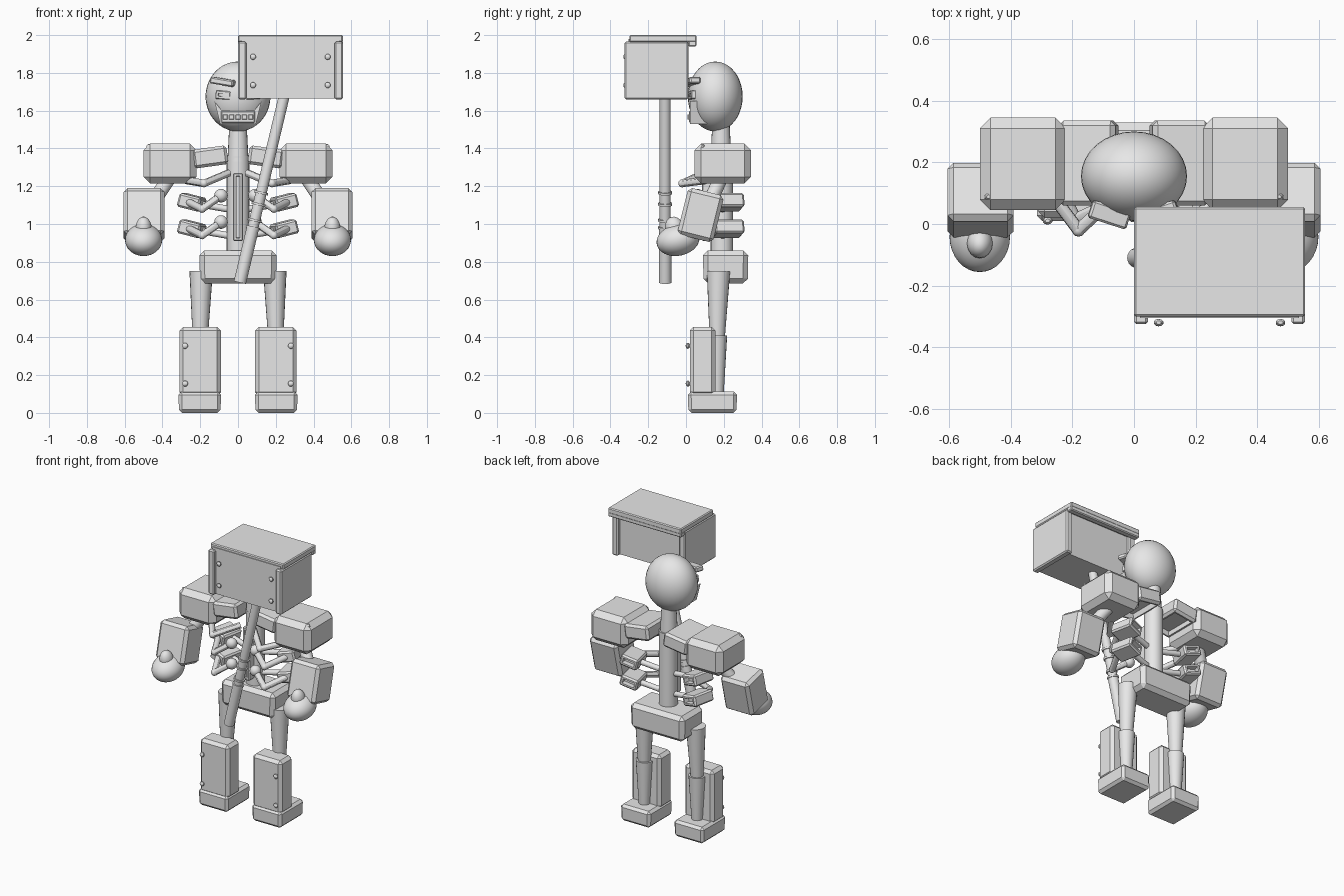
import bpy, bmesh
from math import radians
from mathutils import Matrix, Vector, Euler

if "Cube" in bpy.data.objects:
    bpy.data.objects.remove(bpy.data.objects["Cube"], do_unlink=True)

grey = bpy.data.materials.new("plain_grey")
grey.use_nodes = True
grey.diffuse_color = (0.8, 0.8, 0.8, 1)
grey.node_tree.nodes["Principled BSDF"].inputs["Base Color"].default_value = (0.8, 0.8, 0.8, 1)
parts = []


def finish(name, bm):
    mesh = bpy.data.meshes.new(name)
    bmesh.ops.recalc_face_normals(bm, faces=bm.faces)
    bm.to_mesh(mesh)
    bm.free()
    mesh.materials.append(grey)
    obj = bpy.data.objects.new(name, mesh)
    bpy.context.collection.objects.link(obj)
    parts.append(obj)
    return obj


def box(name, lo, hi, bevel=0.0, rot=(0, 0, 0), hollow=None, taper=1.0):
    """Chamfered box between two corners, turned about its centre."""
    lo, hi = Vector(lo), Vector(hi)
    bm = bmesh.new()
    bmesh.ops.create_cube(bm, size=1)
    bmesh.ops.scale(bm, vec=hi - lo, verts=bm.verts)
    for v in bm.verts:
        if v.co.z < 0:
            v.co.x *= taper
            v.co.y *= taper
    if bevel:
        bmesh.ops.bevel(bm, geom=bm.edges[:], offset=bevel, segments=1, affect='EDGES')
    if hollow:
        # Sink a pocket into the face pointing along the given direction
        bm.normal_update()
        face = max(bm.faces, key=lambda f: f.normal.dot(Vector(hollow)) * f.calc_area())
        bmesh.ops.inset_individual(bm, faces=[face], thickness=0.015, depth=0)
        bmesh.ops.inset_individual(bm, faces=[face], thickness=0.002, depth=-0.035)
    turn = Euler([radians(a) for a in rot]).to_matrix().to_4x4()
    bm.transform(Matrix.Translation((lo + hi) / 2) @ turn)
    return finish(name, bm)


def ball(name, centre, radii, rot_x=0, u=32, v=20):
    bm = bmesh.new()
    bmesh.ops.create_uvsphere(bm, u_segments=u, v_segments=v, radius=1)
    bm.transform(Matrix.Translation(centre) @ Matrix.Rotation(radians(rot_x), 4, 'X')
                 @ Matrix.Diagonal((*radii, 1)))
    return finish(name, bm)


def rod(name, a, b, r1, r2=None, sides=20):
    a, b = Vector(a), Vector(b)
    bm = bmesh.new()
    bmesh.ops.create_cone(bm, cap_ends=True, segments=sides, radius1=r1,
                          radius2=r1 if r2 is None else r2, depth=(b - a).length)
    turn = (b - a).to_track_quat('Z', 'Y').to_matrix().to_4x4()
    bm.transform(Matrix.Translation((a + b) / 2) @ turn)
    return finish(name, bm)


def bolt(name, x, y, z):
    ball(name, (x, y, z), (0.016, 0.012, 0.016), u=10, v=6)


def plate(name, outline, y0, y1):
    """Front outline of (x, z) points given depth."""
    bm = bmesh.new()
    face = bm.faces.new([bm.verts.new((x, y0, z)) for x, z in outline])
    moved = bmesh.ops.extrude_face_region(bm, geom=[face])["geom"]
    bmesh.ops.translate(bm, vec=(0, y1 - y0, 0),
                        verts=[g for g in moved if isinstance(g, bmesh.types.BMVert)])
    return finish(name, bm)


# Head and face
ball("skull", (0, 0.155, 1.675), (0.172, 0.145, 0.185))
plate("jaw", [(-0.125, 1.65), (-0.095, 1.53), (0.095, 1.53), (0.125, 1.65),
              (0.085, 1.6), (-0.085, 1.6)], 0.02, 0.11)
box("mouth_plate", (-0.09, 0.015, 1.535), (0.09, 0.09, 1.6), 0.006)
for i in range(5):
    x = (i - 2) * 0.034
    box("tooth", (x - 0.013, 0.007, 1.552), (x + 0.013, 0.03, 1.58), 0.003)
for s, side in ((1, "left"), (-1, "right")):
    box(side + "_brow", (s * 0.08 - 0.065, 0.0, 1.735), (s * 0.08 + 0.065, 0.06, 1.77), 0.007, (0, s * -9, s * 18))
    box(side + "_eye", (s * 0.075 - 0.04, 0.02, 1.66), (s * 0.075 + 0.04, 0.08, 1.705), 0.004, (0, s * -5, s * 10), hollow=(0, -1, 0))

# Neck, spine, sternum, pelvis
rod("neck", (0, 0.185, 1.33), (0, 0.185, 1.55), 0.056, 0.045)
rod("spine", (0, 0.19, 0.82), (0, 0.19, 1.36), 0.06)
box("sternum", (-0.026, 0.085, 0.91), (0.026, 0.14, 1.27), 0.006, hollow=(0, -1, 0))
box("pelvis", (-0.205, 0.09, 0.685), (0.205, 0.33, 0.86), 0.026, taper=0.98)

for s, side in ((1, "left"), (-1, "right")):
    def span(x0, x1):
        return sorted((s * x0, s * x1))

    def sbox(name, xs, ys, zs, *args, **kw):
        a, b = span(*xs)
        box(side + "_" + name, (a, ys[0], zs[0]), (b, ys[1], zs[1]), *args, **kw)

    def srod(name, a, b, *args):
        rod(side + "_" + name, (s * a[0], *a[1:]), (s * b[0], *b[1:]), *args)

    # Shoulder and arm
    sbox("collar", (0.055, 0.24), (0.06, 0.335), (1.305, 1.405), 0.015, (0, s * 8, 0), hollow=(0, 0, -1))
    sbox("shoulder", (0.22, 0.5), (0.045, 0.345), (1.215, 1.425), 0.035)
    bolt(side + "_shoulder_bolt", s * 0.47, 0.088, 1.408)
    srod("upper_arm", (0.34, 0.2, 1.28), (0.46, 0.12, 1.1), 0.038)
    sbox("forearm", (0.39, 0.605), (-0.02, 0.175), (0.92, 1.175), 0.02, (-14, 0, 0))
    ball(side + "_hand", (s * 0.5, -0.042, 0.915), (0.098, 0.115, 0.083), 12)
    ball(side + "_thumb", (s * 0.5, -0.06, 0.975), (0.043, 0.05, 0.065), 15, 16, 10)

    # Ribs: side block, bent front rod, back rod
    for z, ends in ((1.115, True), (0.975, True), (1.24, False)):
        if ends:
            sbox("rib_block", (0.185, 0.305), (0.14, 0.3), (z - 0.037, z + 0.037), 0.01, (0, s * -14, s * 12), hollow=(0, 1, 0))
            path = [(0.26, 0.16, z), (0.19, 0.015, z - 0.035), (0.09, 0.06, z + 0.035)]
            srod("rib_back", (0.2, 0.22, z - 0.01), (0.03, 0.19, z - 0.04), 0.018)
            ball(side + "_rib_end", (s * 0.09, 0.06, z + 0.035), (0.036,) * 3, 0, 16, 10)
        else:
            path = [(0.27, 0.1, z - 0.01), (0.18, -0.02, z - 0.025), (0.05, 0.1, z + 0.03)]
        for a, b in zip(path, path[1:]):
            srod("rib_rod", a, b, 0.02, None, 12)
        ball(side + "_rib_elbow", (s * path[1][0], *path[1][1:]), (0.021,) * 3, 0, 12, 8)

    # Leg
    srod("thigh", (0.2, 0.165, 0.39), (0.195, 0.172, 0.75), 0.04, 0.062)
    srod("shin", (0.2, 0.165, 0.09), (0.2, 0.163, 0.41), 0.034, 0.055)
    sbox("shin_guard", (0.09, 0.31), (0.02, 0.155), (0.09, 0.455), 0.02)
    sbox("foot", (0.09, 0.315), (0.01, 0.27), (0.0, 0.113), 0.017, taper=0.98)
    for z in (0.355, 0.155):
        bolt(side + "_shin_bolt", s * 0.28, 0.01, z)

# Hammer head: core, corner posts, side plates, lid, bolts
box("hammer_core", (0.02, -0.305, 1.665), (0.535, -0.015, 1.98))
for x0, x1 in ((0.0, 0.045), (0.51, 0.555)):
    box("hammer_side", (x0, -0.325, 1.66), (x1, 0.012, 1.965), 0.008)
box("hammer_lid", (0.0, -0.3, 1.962), (0.555, 0.055, 2.0), 0.006)
box("hammer_lid_lip", (0.0, 0.012, 1.94), (0.555, 0.055, 1.972), 0.006)
for x in (0.08, 0.475):
    for z in (1.885, 1.735):
        bolt("hammer_bolt", x, -0.32, z)

# Hammer handle with grip and rings
top, low = Vector((0.245, -0.11, 1.68)), Vector((0.01, -0.11, 0.69))


def along(z):
    return low.lerp(top, (z - low.z) / (top.z - low.z))


rod("hammer_handle", low, top, 0.029)
rod("hammer_grip", low, along(0.98), 0.033)
for z in (0.98, 1.02, 1.105, 1.165):
    rod("handle_ring", along(z - 0.006), along(z + 0.006), 0.037)

# Smooth the round parts, keep chamfers crisp
bpy.ops.object.select_all(action='DESELECT')
for obj in parts:
    obj.select_set(True)
bpy.context.view_layer.objects.active = parts[0]
bpy.ops.object.shade_smooth_by_angle(angle=radians(30))
